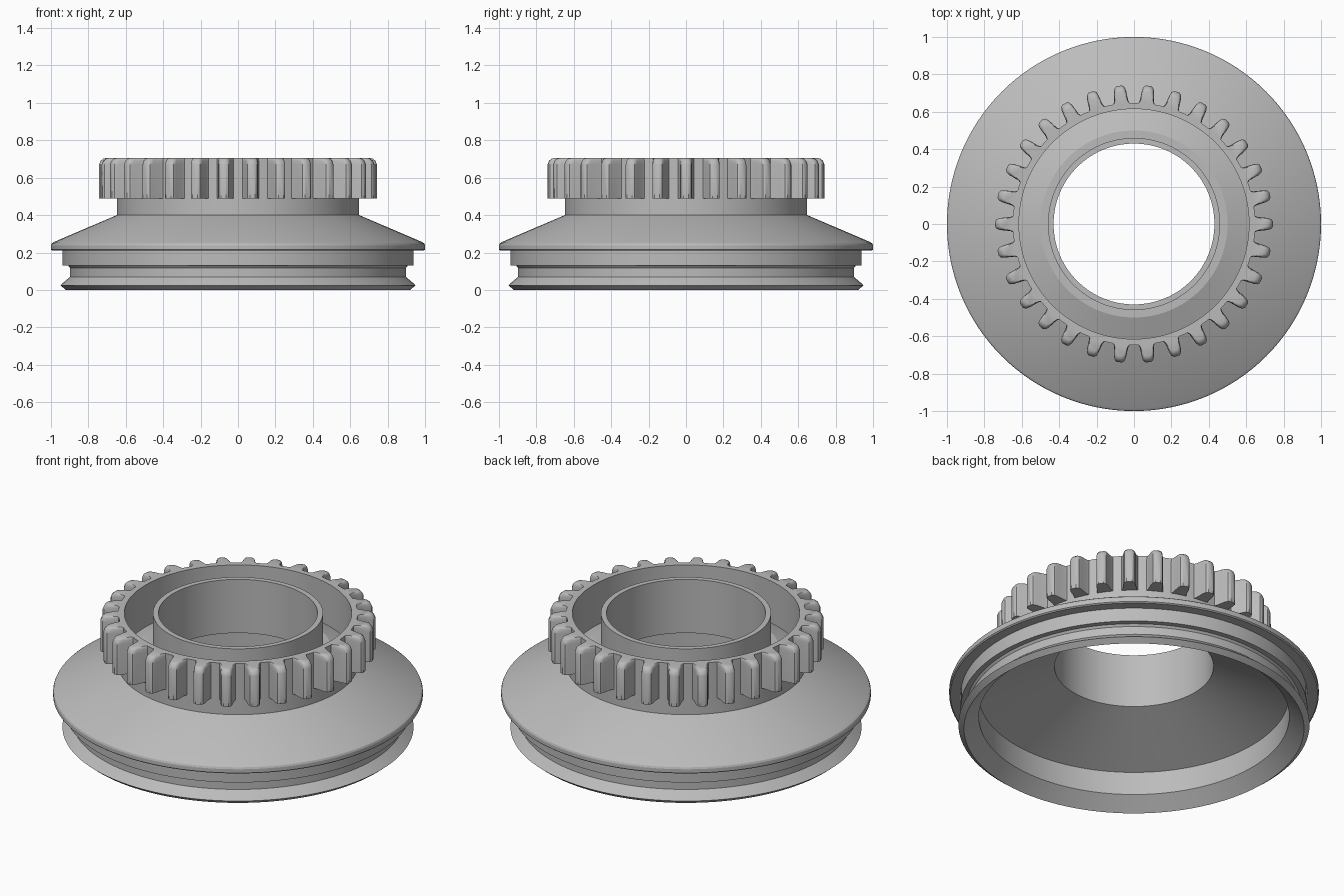
import bpy, bmesh, math
from mathutils import Matrix, Vector

cube = bpy.data.objects.get("Cube")
if cube:
    bpy.data.objects.remove(cube, do_unlink=True)

steel = bpy.data.materials.new("steel_grey")
steel.use_nodes = True
GREY = (0.5, 0.5, 0.5, 1)
steel.diffuse_color = GREY
steel.node_tree.nodes["Principled BSDF"].inputs["Base Color"].default_value = GREY


def finish(name, bm, angle):
    bmesh.ops.recalc_face_normals(bm, faces=bm.faces)
    mesh = bpy.data.meshes.new(name)
    bm.to_mesh(mesh)
    bm.free()
    mesh.materials.append(steel)
    ob = bpy.data.objects.new(name, mesh)
    bpy.context.collection.objects.link(ob)
    bpy.ops.object.select_all(action="DESELECT")
    ob.select_set(True)
    bpy.context.view_layer.objects.active = ob
    bpy.ops.object.shade_smooth_by_angle(angle=math.radians(angle))
    return ob


def lathe(name, profile, steps=128):
    """Spin a closed (radius, height) profile around z."""
    bm = bmesh.new()
    verts = [bm.verts.new((r, 0, z)) for r, z in profile]
    edges = [bm.edges.new((a, b)) for a, b in zip(verts, verts[1:] + verts[:1])]
    bmesh.ops.spin(bm, geom=verts + edges, cent=(0, 0, 0), axis=(0, 0, 1),
                   angle=math.tau, steps=steps, use_duplicate=False)
    bmesh.ops.remove_doubles(bm, verts=bm.verts, dist=0.0001)
    return finish(name, bm, 20)


TOP = 0.705

# Hub body: bore, sleeve, recess, toothed ring wall, cone, flange, seal groove, hollow base
lathe("hub_body", [
    (0.43, 0.385), (0.43, TOP), (0.46, TOP),
    (0.46, 0.50), (0.50, 0.50), (0.615, 0.455),
    (0.615, TOP), (0.648, TOP), (0.648, 0.40),
    (0.985, 0.256), (0.996, 0.248), (1.0, 0.238), (1.0, 0.216), (0.993, 0.21),
    (0.938, 0.21), (0.938, 0.13), (0.908, 0.13), (0.898, 0.118),
    (0.898, 0.07), (0.95, 0.025), (0.92, 0.0),
    (0.84, 0.072), (0.84, 0.21),
])

# Ring teeth: rounded outline stacked in layers, drawn in towards the top
TEETH = 30
half = [(0.642, 0.046), (0.66, 0.038), (0.715, 0.032),
        (0.734, 0.026), (0.743, 0.014)]
outline = half + [(x, -y) for x, y in reversed(half)]
layers = [(0.49, 0.0), (0.67, 0.0), (0.69, 0.008), (0.701, 0.02), (TOP, 0.034)]

bm = bmesh.new()
for i in range(TEETH):
    turn = Matrix.Rotation(math.tau * i / TEETH, 3, "Z")
    rings = []
    for z, pull in layers:
        ring = []
        for x, y in outline:
            reach = (x - 0.642) / 0.101
            ring.append(bm.verts.new(turn @ Vector((x - pull * reach, y * (1 - 8 * pull * reach), z))))
        rings.append(ring)
    for low, high in zip(rings, rings[1:]):
        for k in range(len(low)):
            n = (k + 1) % len(low)
            bm.faces.new((low[k], low[n], high[n], high[k]))
    bm.faces.new(rings[0][::-1])
    bm.faces.new(rings[-1])
finish("ring_teeth", bm, 35)
